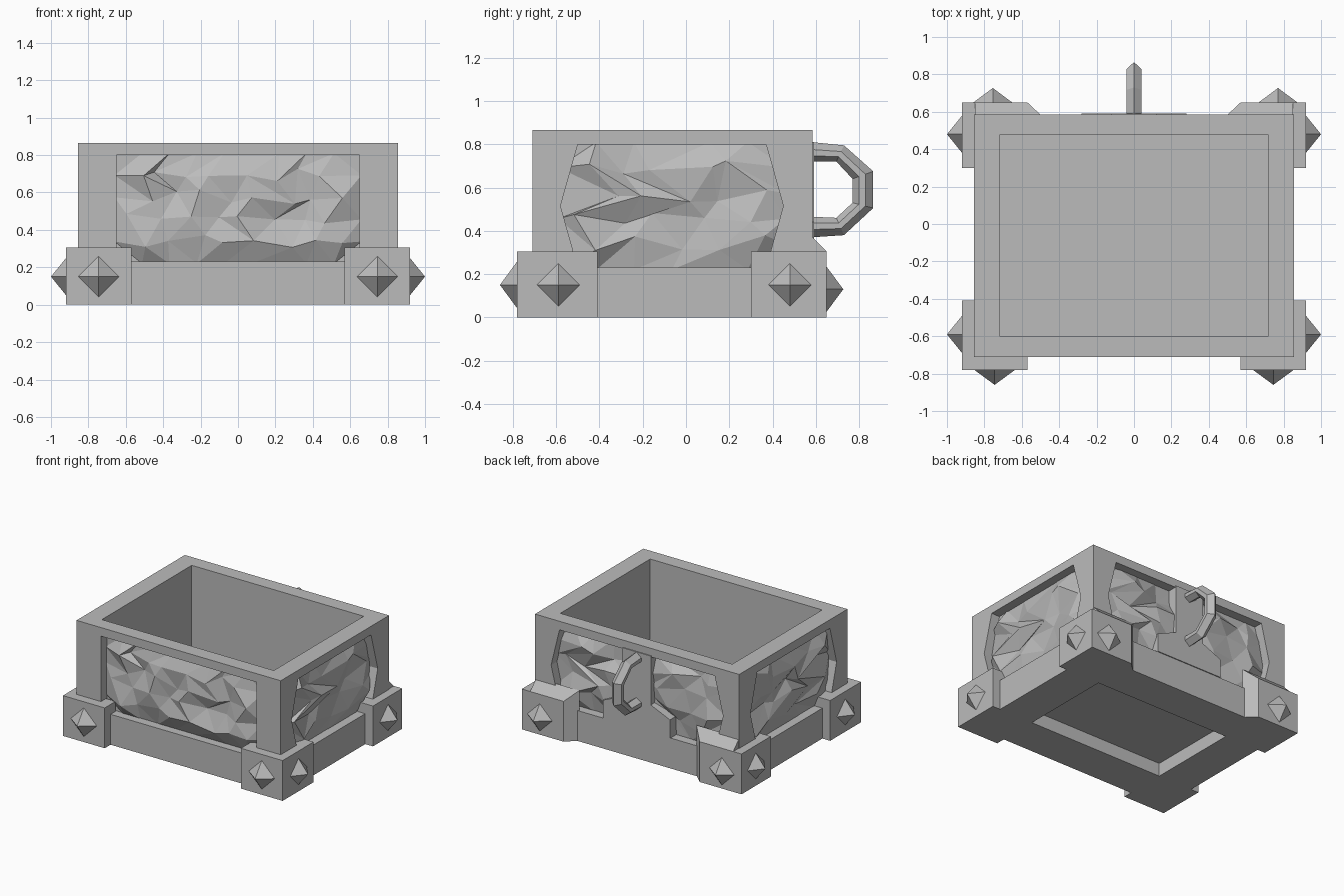
import bpy, bmesh, random
from mathutils import Vector

random.seed(7)
cube = bpy.data.objects.get("Cube")
if cube:
    bpy.data.objects.remove(cube, do_unlink=True)

stone = bpy.data.materials.new("grey_stone")
stone.use_nodes = True
GREY = (0.5, 0.5, 0.5, 1)
stone.diffuse_color = GREY
stone.node_tree.nodes["Principled BSDF"].inputs["Base Color"].default_value = GREY

# outer walls of the box
X, FRONT, BACK, TOP = 0.855, -0.71, 0.585, 0.865

# wall frames: u along the wall, v up, d depth inward from the surface
SIDES = {
    "front": lambda u, v, d: (u, FRONT + d, v),
    "back": lambda u, v, d: (u, BACK - d, v),
    "right": lambda u, v, d: (-X + d, u, v),
    "left": lambda u, v, d: (X - d, u, v),
}


def flat(u, v, d):
    return (u, v, d)


def finish(name, bm, recalc=True):
    if recalc:
        bmesh.ops.recalc_face_normals(bm, faces=bm.faces)
    mesh = bpy.data.meshes.new(name)
    bm.to_mesh(mesh)
    bm.free()
    mesh.materials.append(stone)
    obj = bpy.data.objects.new(name, mesh)
    bpy.context.scene.collection.objects.link(obj)
    return obj


def loft(name, rings, closed=False):
    """Skin a list of equal rings, with caps unless the loop is closed."""
    bm = bmesh.new()
    rows = [[bm.verts.new(p) for p in ring] for ring in rings]
    n = len(rows[0])
    for a, b in zip(rows, rows[1:]):
        for i in range(n):
            j = (i + 1) % n
            bm.faces.new((a[i], a[j], b[j], b[i]))
    bm.faces.new(rows[0])
    bm.faces.new(rows[-1])
    return finish(name, bm)


def prism(name, outline, lo, hi, place=flat):
    return loft(name, [[place(u, v, d) for u, v in outline] for d in (lo, hi)])


def rect(u0, u1, v0, v1):
    return [(u0, v0), (u1, v0), (u1, v1), (u0, v1)]


def cut(target, cutter):
    mod = target.modifiers.new("cut", "BOOLEAN")
    mod.operation = "DIFFERENCE"
    mod.solver = "EXACT"
    mod.object = cutter
    bpy.context.view_layer.objects.active = target
    bpy.ops.object.modifier_apply(modifier=mod.name)
    bpy.data.objects.remove(cutter, do_unlink=True)


def rock_sheet(name, place, u0, u1, v0, v1, nu, nv):
    """Jagged faceted rock filling a wall opening."""
    bm = bmesh.new()
    du, dv = (u1 - u0) / nu, (v1 - v0) / nv
    grid = []
    for j in range(nv + 1):
        row = []
        for i in range(nu + 1):
            u, v = u0 + i * du, v0 + j * dv
            depth = 0.07
            if 0 < i < nu and 0 < j < nv:
                u += du * (random.uniform(-0.35, 0.35) + (0.25 if j % 2 else -0.25))
                v += dv * random.uniform(-0.35, 0.35)
                depth = random.choice((0.008, 0.02, 0.04, 0.065))
            row.append(bm.verts.new(place(u, v, depth)))
        grid.append(row)
    for j in range(nv):
        for i in range(nu):
            a, b = grid[j][i], grid[j][i + 1]
            c, d = grid[j + 1][i + 1], grid[j + 1][i]
            tris = ((a, b, c), (a, c, d)) if random.random() < 0.5 else ((a, b, d), (b, c, d))
            for t in tris:
                bm.faces.new(t)
    outward = Vector(place(0, 0, 0)) - Vector(place(0, 0, 1))
    bm.normal_update()
    for f in bm.faces:
        if f.normal.dot(outward) < 0:
            f.normal_flip()
    finish(name, bm, recalc=False)


def octagon(u0, u1, bulge, v0, v1):
    mid = (v0 + v1) / 2
    return [(u0, v0), (u1, v0), (u1 + bulge, mid), (u1, v1), (u0, v1), (u0 - bulge, mid)]


# box body with storage cavity and underside recess
body = prism("box_body", rect(-X, X, FRONT, BACK), 0, TOP)
cut(body, prism("cavity_cutter", rect(-0.72, 0.72, -0.6, 0.475), 0.14, 1))
cut(body, prism("underside_cutter", rect(-0.57, 0.57, -0.41, 0.3), -0.1, 0.1))

# wall openings and the rock inside them
LOW, HIGH = 0.23, 0.8
OPENINGS = {
    "front": (rect(-0.65, 0.65, LOW, HIGH), 9),
    "back": (octagon(-0.65, 0.65, 0.07, LOW, HIGH), 9),
    "right": (octagon(-0.5, 0.37, 0.08, LOW, HIGH), 6),
    "left": (octagon(-0.5, 0.37, 0.08, LOW, HIGH), 6),
}
for side, (outline, columns) in OPENINGS.items():
    place = SIDES[side]
    cut(body, prism(side + "_cutter", outline, -0.1, 0.09, place))
    us = [p[0] for p in outline]
    rock_sheet(side + "_rock", place, min(us) - 0.01, max(us) + 0.01,
               LOW - 0.01, HIGH + 0.01, columns, 5)

# corner blocks wrap the outside of each corner
for s, label in ((-1, "right"), (1, "left")):
    for end, outer, inner, wrap in (("front", -0.78, -0.41, -0.65), ("back", 0.65, 0.3, 0.53)):
        shape = [(0.57, outer), (0.92, outer), (0.92, inner),
                 (0.79, inner), (0.79, wrap), (0.57, wrap)]
        prism(f"{end}_{label}_corner_block", [(s * x, y) for x, y in shape], 0, 0.305)
    # sloped skirt behind each rear block
    loft(f"back_{label}_skirt", [
        [(s * x, BACK - 0.01, z) for x, z in rect(0.49, 0.85, 0, 0.38)],
        [(s * x, 0.65, z) for x, z in rect(0.57, 0.85, 0, 0.305)]])


# pyramid studs on the corner blocks
def stud(name, place, u, v, r, base, tip):
    bm = bmesh.new()
    ring = [bm.verts.new(place(u + a * r, v + b * r, base))
            for a, b in ((1, 0), (0, 1), (-1, 0), (0, -1))]
    apex = bm.verts.new(place(u, v, tip))
    bm.faces.new(ring)
    for i in range(4):
        bm.faces.new((ring[i], ring[(i + 1) % 4], apex))
    finish(name, bm)


for side, centres, z, r, base, tip in (
        ("front", (-0.745, 0.745), 0.15, 0.11, -0.069, -0.15),
        ("back", (-0.755, 0.77), 0.13, 0.105, -0.064, -0.142),
        ("right", (-0.59, 0.48), 0.15, 0.1, -0.064, -0.145),
        ("left", (-0.59, 0.48), 0.15, 0.1, -0.064, -0.145)):
    for k, u in enumerate(centres):
        stud(f"{side}_stud_{k + 1}", SIDES[side], u, z, r, base, tip)

# handle mount plate, narrow neck on a wide foot
half = [(0.28, 0.23), (0.28, 0.37), (0.12, 0.44), (0.12, 0.81)]
plate = half + [(-u, v) for u, v in reversed(half)]
prism("handle_plate", plate, 0.1, -0.007, SIDES["back"])

# handle: ridged bar bent through six stations, (inner, outer) points in y and z
stations = [((0.58, 0.72), (0.58, 0.81)), ((0.695, 0.72), (0.73, 0.795)),
            ((0.77, 0.64), (0.865, 0.675)), ((0.77, 0.53), (0.865, 0.505)),
            ((0.695, 0.46), (0.73, 0.38)), ((0.58, 0.465), (0.58, 0.37))]
section = [(0, 0), (0.04, 0.3), (0.04, 0.62), (0, 1), (-0.04, 0.62), (-0.04, 0.3)]
rings = []
for inner, outer in stations:
    a, b = Vector(inner), Vector(outer)
    rings.append([(x, *a.lerp(b, t)) for x, t in section])
loft("handle", rings)
